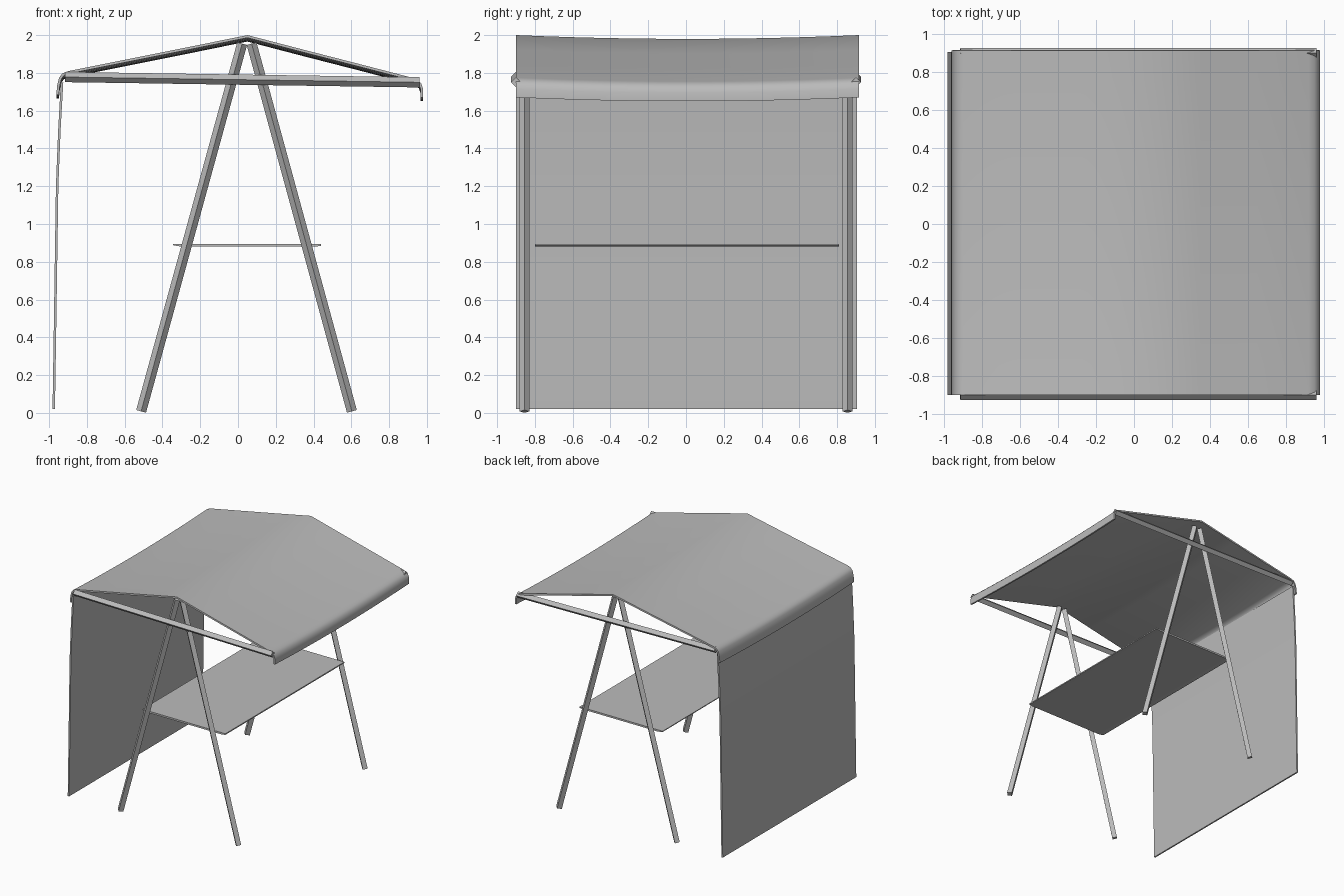
import bpy
from mathutils import Vector

cube = bpy.data.objects.get("Cube")
if cube:
    bpy.data.objects.remove(cube, do_unlink=True)

grey = bpy.data.materials.new("light_grey")
grey.use_nodes = True
COLOUR = (0.5, 0.5, 0.5, 1)
grey.diffuse_color = COLOUR
grey.node_tree.nodes["Principled BSDF"].inputs["Base Color"].default_value = COLOUR


def make(name, verts, faces):
    mesh = bpy.data.meshes.new(name)
    mesh.from_pydata(verts, [], faces)
    mesh.materials.append(grey)
    obj = bpy.data.objects.new(name, mesh)
    bpy.context.collection.objects.link(obj)
    return obj


def bar(name, start, end, radius=0.027):
    """Square bar standing on its edge: one diagonal runs along y."""
    a, b = Vector(start), Vector(end)
    across = Vector((0, radius, 0))
    side = (b - a).normalized().cross(across)
    ring = [across, side, -across, -side]
    verts = [p + r for p in (a, b) for r in ring]
    faces = [(i, (i + 1) % 4, (i + 1) % 4 + 4, i + 4) for i in range(4)]
    return make(name, verts, faces + [(3, 2, 1, 0), (4, 5, 6, 7)])


def sheet(name, profile, y0, y1, sag, thickness, steps=12):
    """Cloth swept along y from an x-z profile, hanging lower in the middle."""
    verts, n = [], len(profile)
    for j in range(steps + 1):
        t = j / steps
        drop = sag * (1 - (2 * t - 1) ** 2)
        verts += [(x, y0 + (y1 - y0) * t, z - drop) for x, z in profile]
    faces = [(j * n + i, j * n + i + 1, (j + 1) * n + i + 1, (j + 1) * n + i)
             for j in range(steps) for i in range(n - 1)]
    obj = make(name, verts, faces)
    solid = obj.modifiers.new("thickness", "SOLIDIFY")
    solid.thickness = thickness
    solid.offset = -1
    bpy.ops.object.select_all(action="DESELECT")
    obj.select_set(True)
    bpy.context.view_layer.objects.active = obj
    bpy.ops.object.modifier_apply(modifier=solid.name)
    bpy.ops.object.shade_smooth_by_angle(angle=0.7)
    return obj


# A-frame legs and sloping rails at both ends
for end, s in (("front", -1), ("back", 1)):
    leg_y, rail_y = 0.855 * s, 0.9 * s
    bar(end + "_right_leg", (-0.513, leg_y, 0.008), (0.022, leg_y, 1.955))
    bar(end + "_left_leg", (0.603, leg_y, 0.008), (0.072, leg_y, 1.955))
    bar(end + "_rail", (-0.915, rail_y, 1.778), (0.96, rail_y, 1.75))

# Roof cloth with rounded eaves and hanging hems
roof = [(-0.962, 1.685), (-0.957, 1.735), (-0.947, 1.775), (-0.93, 1.797),
        (-0.9, 1.809), (-0.6, 1.869), (-0.3, 1.929), (0.05, 2.0),
        (0.35, 1.922), (0.65, 1.845), (0.92, 1.775), (0.95, 1.764),
        (0.97, 1.745), (0.98, 1.715), (0.98, 1.67)]
sheet("roof_cloth", roof, -0.9, 0.915, 0.02, 0.014)

# Hanging side cloth
side = [(-0.982, 0.02), (-0.976, 0.4), (-0.97, 0.8), (-0.964, 1.2),
        (-0.952, 1.5), (-0.938, 1.75)]
sheet("side_cloth", side, -0.9, 0.905, 0, 0.013, 1)

# Thin counter with bevelled underside at its ends
outline = [(-0.345, 0.895), (0.44, 0.895), (0.44, 0.885), (0.41, 0.88),
           (-0.3, 0.88), (-0.345, 0.888)]
n = len(outline)
verts = [(x, y, z) for y in (-0.8, 0.81) for x, z in outline]
walls = [(i + n, (i + 1) % n + n, (i + 1) % n, i) for i in range(n)]
counter = make("counter", verts,
               walls + [tuple(range(n)), tuple(range(2 * n - 1, n - 1, -1))])
counter.data.flip_normals()
